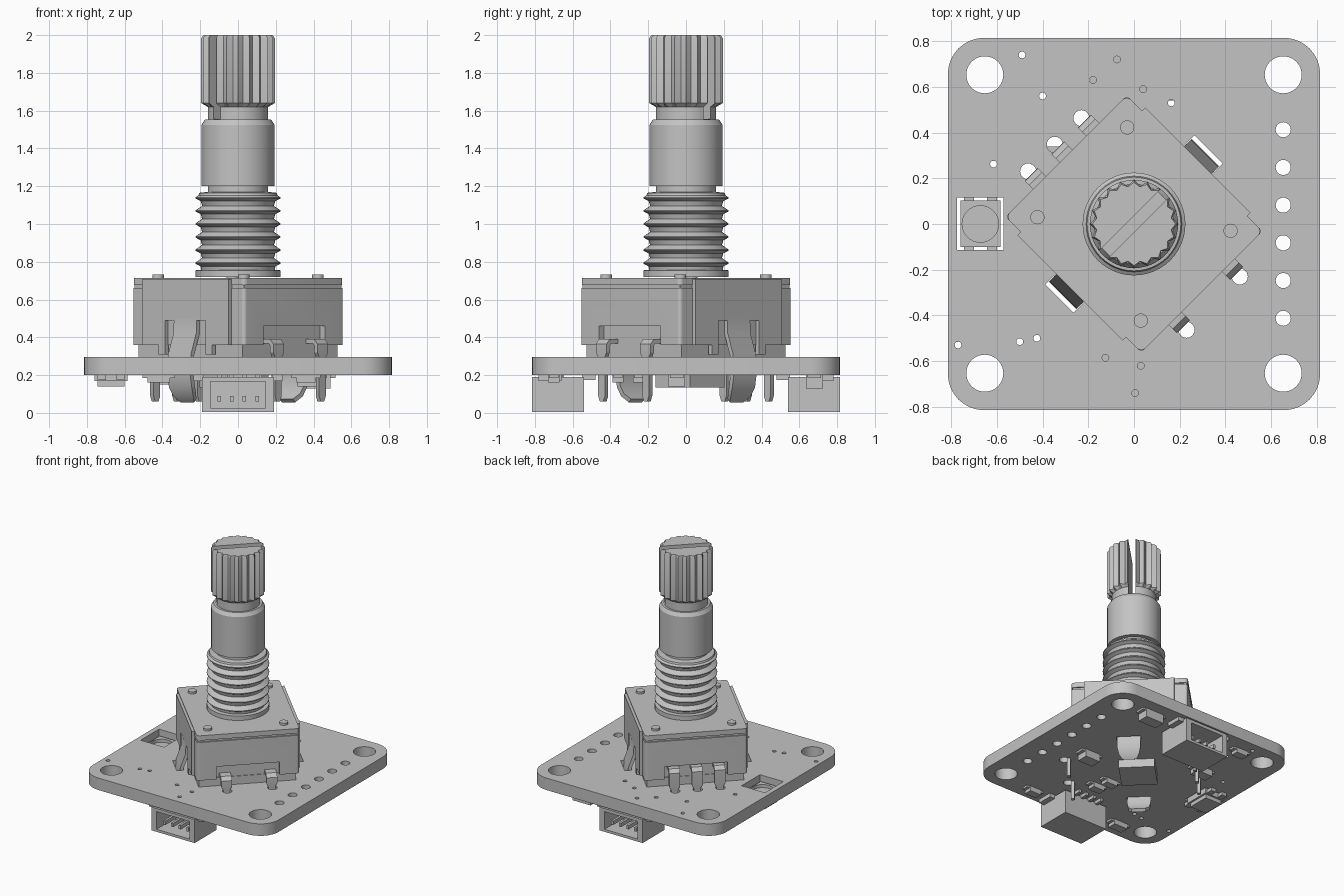
import bpy, bmesh
from math import pi, cos, sin, radians
from mathutils import Matrix, Vector

cube = bpy.data.objects.get("Cube")
if cube:
    bpy.data.objects.remove(cube)

grey = bpy.data.materials.new("plain grey")
grey.use_nodes = True
grey.diffuse_color = (0.55, 0.55, 0.55, 1)
grey.node_tree.nodes["Principled BSDF"].inputs["Base Color"].default_value = (0.55, 0.55, 0.55, 1)
parts = []
T = radians(45)  # the encoder is turned on the board


def make(name, bm, turn=0.0):
    bmesh.ops.recalc_face_normals(bm, faces=bm.faces)
    bm.transform(Matrix.Rotation(turn, 4, 'Z'))
    mesh = bpy.data.meshes.new(name)
    bm.to_mesh(mesh)
    bm.free()
    obj = bpy.data.objects.new(name, mesh)
    bpy.context.collection.objects.link(obj)
    parts.append(obj)
    return obj


def add_box(bm, lo, hi, turn=0.0):
    lo, hi = Vector(lo), Vector(hi)
    m = Matrix.Rotation(turn, 4, 'Z') @ Matrix.Translation((lo + hi) / 2) @ Matrix.Diagonal((*(hi - lo), 1))
    return bmesh.ops.create_cube(bm, size=1, matrix=m)["verts"]


def add_cyl(bm, x, y, r, z0, z1, n=24):
    bmesh.ops.create_cone(bm, cap_ends=True, segments=n, radius1=r, radius2=r, depth=z1 - z0,
                          matrix=Matrix.Translation((x, y, (z0 + z1) / 2)))


def box(name, lo, hi, turn=0.0, corner=0.0):
    bm = bmesh.new()
    add_box(bm, lo, hi)
    if corner:
        upright = [e for e in bm.edges if abs(e.verts[0].co.z - e.verts[1].co.z) > 1e-4]
        bmesh.ops.bevel(bm, geom=upright, offset=corner, segments=8, profile=0.5, affect='EDGES')
    return make(name, bm, turn)


def loft(name, rings):
    """Skin a stack of closed rings and cap both ends."""
    bm = bmesh.new()
    rows = [[bm.verts.new(p) for p in ring] for ring in rings]
    n = len(rows[0])
    for a, b in zip(rows, rows[1:]):
        for i in range(n):
            bm.faces.new((a[i], a[(i + 1) % n], b[(i + 1) % n], b[i]))
    bm.faces.new(rows[0])
    bm.faces.new(rows[-1])
    return make(name, bm)


def ring(z, r, n=48, root=None):
    return [((root if root and i % 2 else r) * cos(2 * pi * i / n),
             (root if root and i % 2 else r) * sin(2 * pi * i / n), z) for i in range(n)]


def bake(obj):
    dg = bpy.context.evaluated_depsgraph_get()
    mesh = bpy.data.meshes.new_from_object(obj.evaluated_get(dg))
    obj.modifiers.clear()
    obj.data = mesh


def cut(obj, bm):
    cutter = make("cutter", bm)
    parts.remove(cutter)
    mod = obj.modifiers.new("cut", 'BOOLEAN')
    mod.operation, mod.solver, mod.object = 'DIFFERENCE', 'EXACT', cutter
    bake(obj)
    bpy.data.objects.remove(cutter)


def strip(name, path, widths, across, turn, thick=0.025):
    """Bent sheet strip: path is (outward, z), centred at 'across'."""
    bm = bmesh.new()
    rows = [[bm.verts.new((d, across + s * w / 2, z)) for s in (-1, 1)] for (d, z), w in zip(path, widths)]
    for a, b in zip(rows, rows[1:]):
        bm.faces.new((a[0], a[1], b[1], b[0]))
    obj = make(name, bm, turn)
    mod = obj.modifiers.new("thickness", 'SOLIDIFY')
    mod.thickness, mod.offset = thick, 0
    bake(obj)


# Circuit board with all its holes
board = box("circuit_board", (-.815, -.815, .2), (.815, .815, .295), corner=.16)
bm = bmesh.new()
for sx in (-1, 1):
    for sy in (-1, 1):
        add_cyl(bm, sx * .653, sy * .653, .081, .1, .4, 40)
for i in range(6):
    add_cyl(bm, .653, .4125 - .165 * i, .033, .1, .4)
for x, y in ((-.23, .463), (-.347, .347), (-.463, .23), (.463, -.23), (.23, -.463)):
    add_cyl(bm, x, y, .035, .1, .4)
for x, y in ((-.49, .74), (-.4, .56), (-.615, .262), (.163, .53), (-.075, .72), (-.18, .63), (.04, .59),
             (-.77, -.53), (-.5, -.515), (-.425, -.5), (-.125, -.585), (.03, -.62), (.005, -.74)):
    add_cyl(bm, x, y, .015, .1, .4, 12)
for turn in (T, T + pi):
    add_box(bm, (.41, -.088, .1), (.462, .088, .4), turn)
add_box(bm, (-.775, -.113, .1), (-.57, .117, .4))
cut(board, bm)

# Encoder housing
body = box("encoder_body", (-.375, -.42, .36), (.375, .42, .662), T, .02)
bm = bmesh.new()
for s in (-1, 1):
    add_box(bm, (-.23, s * .42 - .035, .3), (.23, s * .42 + .035, .46), T)
cut(body, bm)
box("encoder_base", (-.355, -.39, .295), (.355, .39, .36), T)
box("encoder_seam", (-.365, -.41, .66), (.365, .41, .68), T)
box("cover_plate", (-.375, -.42, .677), (.375, .42, .715), T, .025)
for sx in (-1, 1):
    for sy in (-1, 1):
        bm = bmesh.new()
        add_cyl(bm, sx * .278, sy * .32, .031, .71, .732)
        make("rivet", bm, T)

# Folded cover sides with a bent mounting tongue
for turn in (T, T + pi):
    box("cover_side", (.37, -.325, .49), (.395, .325, .71), turn)
    for s in (-1, 1):
        lo, hi = sorted((s * .15, s * .325))
        box("cover_skirt", (.37, lo, .36), (.395, hi, .49), turn)
        lo, hi = sorted((s * .15, s * .2))
        box("cover_foot", (.37, lo, .31), (.395, hi, .36), turn)
    strip("mounting_tongue", ((.383, .5), (.385, .42), (.425, .31), (.43, .2), (.42, .14), (.4, .095), (.37, .065)),
          (.17, .17, .17, .17, .17, .15, .1), 0, turn)

# Bent terminal legs: three on one side, two on the other
for turn, spots, top in ((T + pi / 2, (-.165, 0, .165), .44), (T - pi / 2, (-.165, .165), .38)):
    for u in spots:
        strip("terminal_leg", ((.37, top), (.44, top), (.458, top - .02), (.458, .32), (.455, .295), (.455, .09), (.455, .06)),
              (.08, .08, .08, .08, .05, .05, .025), u, turn)

# Threaded bushing and turned shaft
profile = [(.72, .225), (.755, .225), (.757, .195)]
for i in range(6):
    z = .79 + .069 * i
    profile += [(z - .014, .198), (z, .225), (z + .006, .225), (z + .03, .19)]
profile += [(1.15, .21), (1.165, .205), (1.17, .16), (1.2, .16), (1.2, .193), (1.525, .193), (1.553, .175), (1.555, .1)]
loft("threaded_bushing_and_shaft", [ring(z, r) for z, r in profile])

# Splined tip with a driver slot
N = 40
tip = loft("splined_tip", [ring(1.54, .16, N), ring(1.62, .16, N), ring(1.64, .195, N, .168),
                           ring(1.985, .195, N, .168), ring(2, .182, N, .165)])
bm = bmesh.new()
add_box(bm, (-.3, -.026, 1.556), (.3, .026, 2.1), T)
cut(tip, bm)

# Cable sockets on the front and back edges, under the board
for s in (-1, 1):
    lo, hi = sorted((s * .54, s * .815))
    socket = box("cable_socket", (-.19, lo, .005), (.19, hi, .19))
    bm = bmesh.new()
    lo, hi = sorted((s * .6, s * .9))
    add_box(bm, (-.145, lo, .025), (.145, hi, .165))
    cut(socket, bm)
    for i in range(4):
        x = -.1 + .067 * i
        lo, hi = sorted((s * .58, s * .78))
        box("socket_pin", (x - .009, lo, .06), (x + .009, hi, .09))
        lo, hi = sorted((s * .48, s * .55))
        box("socket_lead", (x - .012, lo, .175), (x + .012, hi, .2))
    for sx in (-1, 1):
        lo, hi = sorted((s * .66, s * .78))
        a, b = sorted((sx * .18, sx * .235))
        box("socket_anchor", (a, lo, .17), (b, hi, .2))

# Lamp seated in the square window
lamp = box("lamp_body", (-.76, -.1, .17), (-.585, .103, .25))
bm = bmesh.new()
add_cyl(bm, -.672, 0, .08, .225, .3, 32)
cut(lamp, bm)
box("lamp_lens", (-.745, -.085, .14), (-.6, .088, .17))
for x in (-.722, -.622):
    for s in (-1, 1):
        lo, hi = sorted((s * .09, s * .15))
        box("lamp_terminal", (x - .022, lo, .175), (x + .022, hi, .2))

# Small components under the board
box("control_chip", (-.13, -.1, .135), (.13, .16, .2), T)
for name, x, y, w, d, h in (("regulator", .41, .68, .16, .09, .07), ("diode", .38, -.05, .13, .09, .06),
                            ("resistor", .05, -.36, .1, .06, .04), ("capacitor", .36, -.7, .1, .06, .04),
                            ("capacitor", -.42, -.68, .12, .07, .04), ("resistor", -.42, .68, .1, .06, .04),
                            ("regulator", -.38, .3, .14, .08, .05), ("resistor", .02, -.25, .1, .06, .04)):
    box(name, (x - w / 2, y - d / 2, .2 - h), (x + w / 2, y + d / 2, .2))
    for s in (-1, 1):
        cx = x + s * (w / 2 + .012)
        box(name + "_end", (cx - .014, y - d * .4, .185), (cx + .014, y + d * .4, .2))

# Shared colour and shading
bpy.ops.object.select_all(action='DESELECT')
for obj in parts:
    obj.data.materials.clear()
    obj.data.materials.append(grey)
    for face in obj.data.polygons:
        face.material_index = 0
    obj.select_set(True)
bpy.context.view_layer.objects.active = parts[0]
bpy.ops.object.shade_smooth_by_angle(angle=radians(28))
